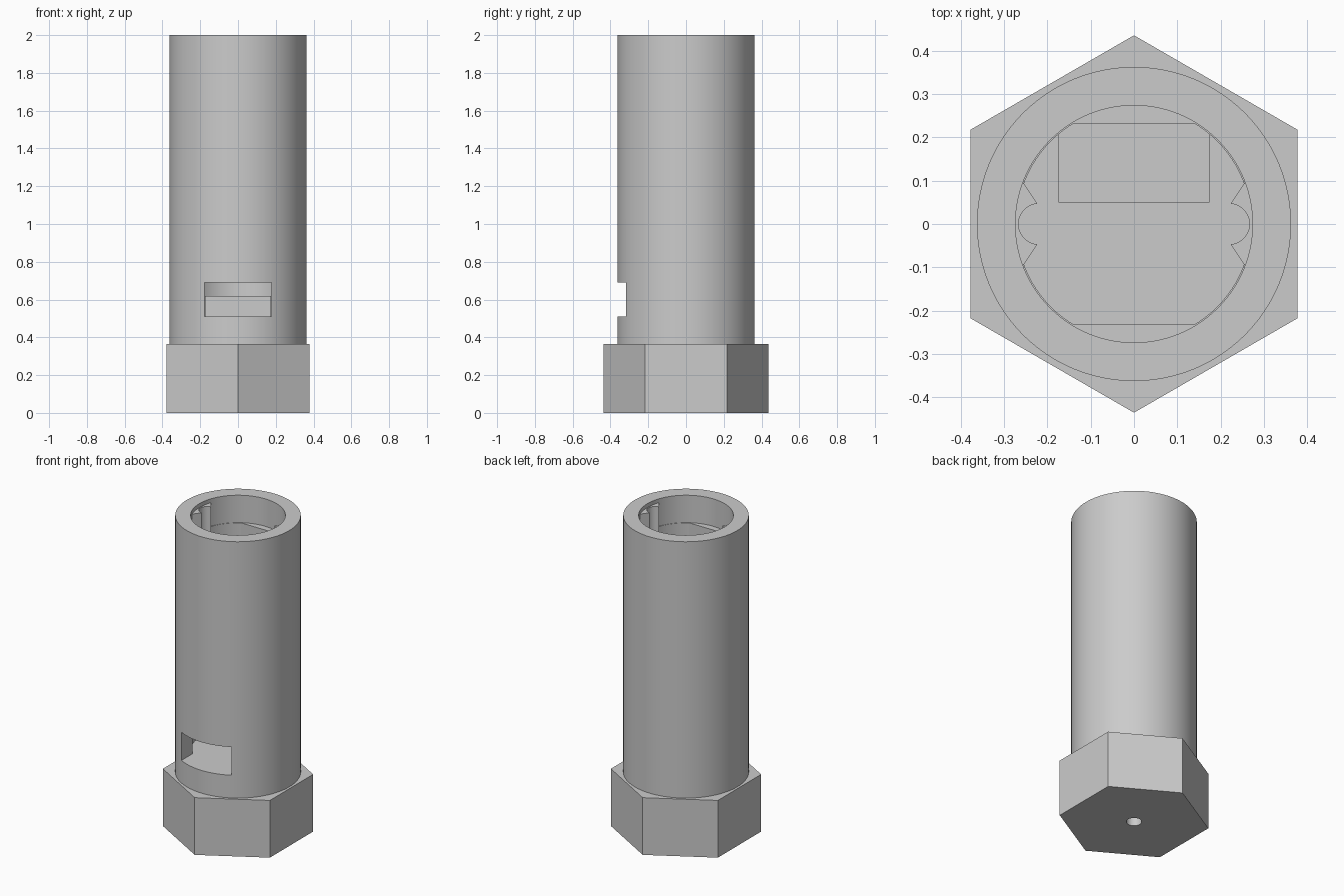
import bpy, bmesh
from math import sin, cos, pi, radians, asin, sqrt

if "Cube" in bpy.data.objects:
    bpy.data.objects.remove(bpy.data.objects["Cube"], do_unlink=True)

OUTER, BORE, SEAT = 0.363, 0.274, 0.271
HEAD_TOP, FLOOR, TOP = 0.365, 0.51, 2.0

grey = bpy.data.materials.new("plain grey")
grey.use_nodes = True
grey.diffuse_color = (0.6, 0.6, 0.6, 1)
grey.node_tree.nodes["Principled BSDF"].inputs["Base Color"].default_value = (0.6, 0.6, 0.6, 1)


def finish(name, bm):
    bmesh.ops.recalc_face_normals(bm, faces=bm.faces)
    mesh = bpy.data.meshes.new(name)
    bm.to_mesh(mesh)
    bm.free()
    mesh.materials.append(grey)
    obj = bpy.data.objects.new(name, mesh)
    bpy.context.collection.objects.link(obj)
    return obj


def prism(name, points, z0, z1):
    """Upright solid with the given outline."""
    bm = bmesh.new()
    face = bm.faces.new([bm.verts.new((x, y, z0)) for x, y in points])
    top = bmesh.ops.extrude_face_region(bm, geom=[face])["geom"]
    for v in top:
        if isinstance(v, bmesh.types.BMVert):
            v.co.z = z1
    return finish(name, bm)


def lathe(name, profile, steps=96):
    """Closed profile of (radius, height) turned about z."""
    bm = bmesh.new()
    verts = [bm.verts.new((r, 0, z)) for r, z in profile]
    edges = [bm.edges.new(pair) for pair in zip(verts, verts[1:])]
    bmesh.ops.spin(bm, geom=verts + edges, cent=(0, 0, 0), axis=(0, 0, 1),
                   angle=2 * pi, steps=steps)
    bmesh.ops.remove_doubles(bm, verts=bm.verts, dist=1e-5)
    return finish(name, bm)


def arc(radius, start, end, steps, cx=0.0):
    return [(cx + radius * cos(start + (end - start) * i / steps),
             radius * sin(start + (end - start) * i / steps)) for i in range(steps + 1)]


def select(obj):
    bpy.ops.object.select_all(action='DESELECT')
    obj.select_set(True)
    bpy.context.view_layer.objects.active = obj


def cut(obj, cutter):
    mod = obj.modifiers.new("cut", 'BOOLEAN')
    mod.operation = 'DIFFERENCE'
    mod.solver = 'EXACT'
    mod.object = cutter
    select(obj)
    bpy.ops.object.modifier_apply(modifier=mod.name)
    bpy.data.objects.remove(cutter, do_unlink=True)


def smooth(obj):
    select(obj)
    bpy.ops.object.shade_smooth_by_angle(angle=radians(25))


# Hexagonal head with a small blind hole underneath
head = prism("hex_head", arc(0.436, pi / 2, 2 * pi + pi / 6, 5), 0, HEAD_TOP)
cut(head, prism("hole_cutter", arc(0.045, 0, 2 * pi * 31 / 32, 31), -0.1, HEAD_TOP + 0.1))
smooth(head)

# Hollow barrel with a stepped bore
barrel = lathe("barrel", [(0, HEAD_TOP), (OUTER, HEAD_TOP), (OUTER, TOP), (BORE, TOP),
                          (BORE, 1.825), (SEAT, 1.825), (SEAT, FLOOR), (0, FLOOR)])

# Rectangular window through the front wall
W = 0.177
cut(barrel, prism("window_cutter", [(-W, -0.5), (W, -0.5), (W, -0.15), (-W, -0.15)], FLOOR, 0.69))
smooth(barrel)

# Raised block on the bore floor, following the back wall
half = asin(0.175 / 0.275)
block = prism("floor_block", [(-0.175, 0.05), (0.175, 0.05)]
              + arc(0.275, pi / 2 - half, pi / 2 + half, 16), FLOOR - 0.02, 0.62)
smooth(block)

# Side ribs with a round groove, and flat pads front and back
wall = 0.28
pad_half = asin(sqrt(wall ** 2 - 0.232 ** 2) / wall)
groove = arc(0.047, pi / 2, -pi / 2, 16, cx=0.22)
rib = arc(wall, -radians(21.5), radians(21.5), 12) + [(0.223, 0.047)] + groove[1:-1] + [(0.223, -0.047)]
pad = arc(wall, pi / 2 - pad_half, pi / 2 + pad_half, 16)
for sign, side, end in ((1, "left", "back"), (-1, "right", "front")):
    smooth(prism(side + "_rib", [(sign * x, y) for x, y in rib], 0.8, 1.975))
    smooth(prism(end + "_pad", [(x, sign * y) for x, y in pad], 0.8, 1.825))
